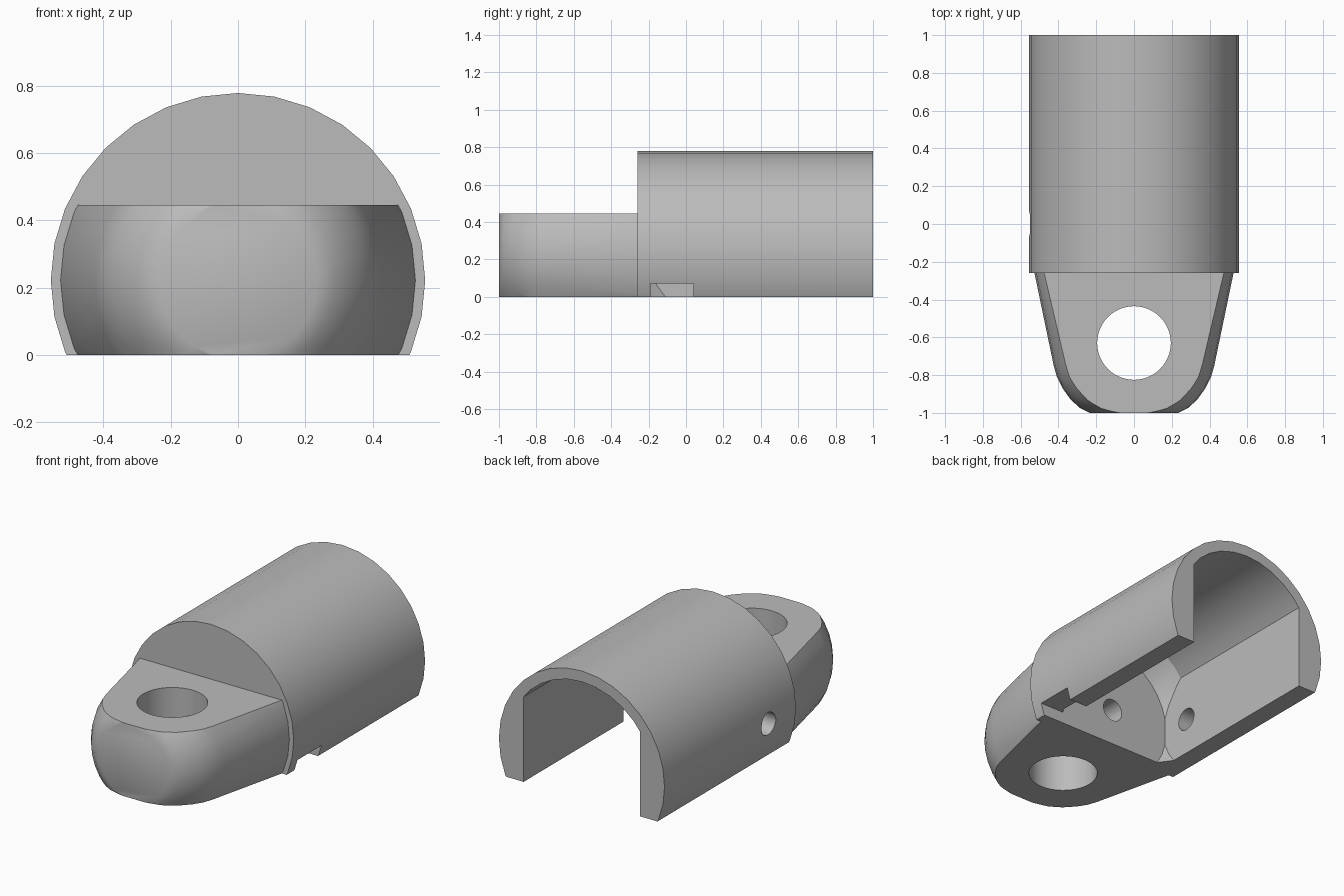
import bpy, bmesh, math
from mathutils import Matrix, Vector

AXIS_Z = 0.222          # height of the long axis
PIN_R = 0.068

if "Cube" in bpy.data.objects:
    bpy.data.objects.remove(bpy.data.objects["Cube"], do_unlink=True)

grey = bpy.data.materials.new("plain_grey")
grey.use_nodes = True
grey.diffuse_color = (0.5, 0.5, 0.5, 1)
grey.node_tree.nodes["Principled BSDF"].inputs["Base Color"].default_value = (0.5, 0.5, 0.5, 1)


def to_object(name, bm):
    bmesh.ops.recalc_face_normals(bm, faces=bm.faces)
    mesh = bpy.data.meshes.new(name)
    bm.to_mesh(mesh)
    bm.free()
    mesh.materials.append(grey)
    obj = bpy.data.objects.new(name, mesh)
    bpy.context.collection.objects.link(obj)
    return obj


def turned(name, profile, segments=32):
    """Solid of revolution about the long axis from (radius, y) pairs."""
    bm = bmesh.new()
    rings = []
    for r, y in profile:
        rings.append([bm.verts.new((r * math.sin(a), y, AXIS_Z + r * math.cos(a)))
                      for a in (math.tau * i / segments for i in range(segments))])
    for lower, upper in zip(rings, rings[1:]):
        for i in range(segments):
            j = (i + 1) % segments
            bm.faces.new((lower[i], lower[j], upper[j], upper[i]))
    bm.faces.new(rings[0])
    bm.faces.new(rings[-1])
    return to_object(name, bm)


def box(name, low, high):
    bm = bmesh.new()
    low, high = Vector(low), Vector(high)
    size = Matrix.Diagonal((*(high - low), 1))
    bmesh.ops.create_cube(bm, size=1, matrix=Matrix.Translation((low + high) / 2) @ size)
    return to_object(name, bm)


def rod(name, start, end, radius, segments=32):
    bm = bmesh.new()
    start, end = Vector(start), Vector(end)
    turn = (end - start).to_track_quat('Z', 'Y').to_matrix().to_4x4()
    bmesh.ops.create_cone(bm, cap_ends=True, segments=segments, radius1=radius, radius2=radius,
                          depth=(end - start).length,
                          matrix=Matrix.Translation((start + end) / 2) @ turn)
    return to_object(name, bm)


def combine(obj, tool, operation):
    mod = obj.modifiers.new(operation.lower(), 'BOOLEAN')
    mod.operation, mod.solver, mod.object = operation, 'EXACT', tool
    bpy.context.view_layer.objects.active = obj
    bpy.ops.object.modifier_apply(modifier=mod.name)
    bpy.data.objects.remove(tool, do_unlink=True)


def axial_hole():
    return rod("axial_cutter", (0, -0.63, AXIS_Z), (0, 0, AXIS_Z), PIN_R)


# Housing: round sleeve cut flat underneath
housing = turned("housing", [(0.556, -0.26), (0.556, 1)])
combine(housing, box("floor_trim", (-1, -2, 0), (1, 2, 2)), 'INTERSECT')

# Cavity: round bore with a tapered end, narrowed by two flat side walls
cavity = turned("cavity", [(0.40, -0.19), (0.49, -0.05), (0.49, 1.2)])
combine(cavity, box("wall_trim", (-0.39, -1, -1), (0.39, 2, 2)), 'INTERSECT')
combine(housing, cavity, 'DIFFERENCE')
combine(housing, box("open_floor", (-0.33, -0.19, -0.1), (0.33, 1.2, 0.02)), 'DIFFERENCE')

# Side notch, side pin hole and axial hole
combine(housing, box("notch", (0.32, -0.19, -0.1), (0.7, 0.04, 0.07)), 'DIFFERENCE')
combine(housing, rod("pin_cutter", (-0.7, 0, AXIS_Z), (-0.3, 0, AXIS_Z), PIN_R), 'DIFFERENCE')
combine(housing, axial_hole(), 'DIFFERENCE')

# Lug: tapered rounded nose, sliced flat above and below
lug = turned("lug", [(0.527, -0.25), (0.527, -0.26), (0.425, -0.75), (0.408, -0.81), (0.378, -0.87),
                     (0.335, -0.93), (0.285, -0.975), (0.235, -1)])
combine(lug, box("slab", (-1, -2, 0), (1, 1, 0.445)), 'INTERSECT')

# Large eye through the lug, joined by the axial hole
combine(lug, rod("eye_cutter", (0, -0.63, -0.2), (0, -0.63, 0.7), 0.195, 48), 'DIFFERENCE')
combine(lug, axial_hole(), 'DIFFERENCE')

for part in (housing, lug):
    bpy.ops.object.select_all(action='DESELECT')
    part.select_set(True)
    bpy.context.view_layer.objects.active = part
    bpy.ops.object.shade_smooth_by_angle(angle=math.radians(28))
